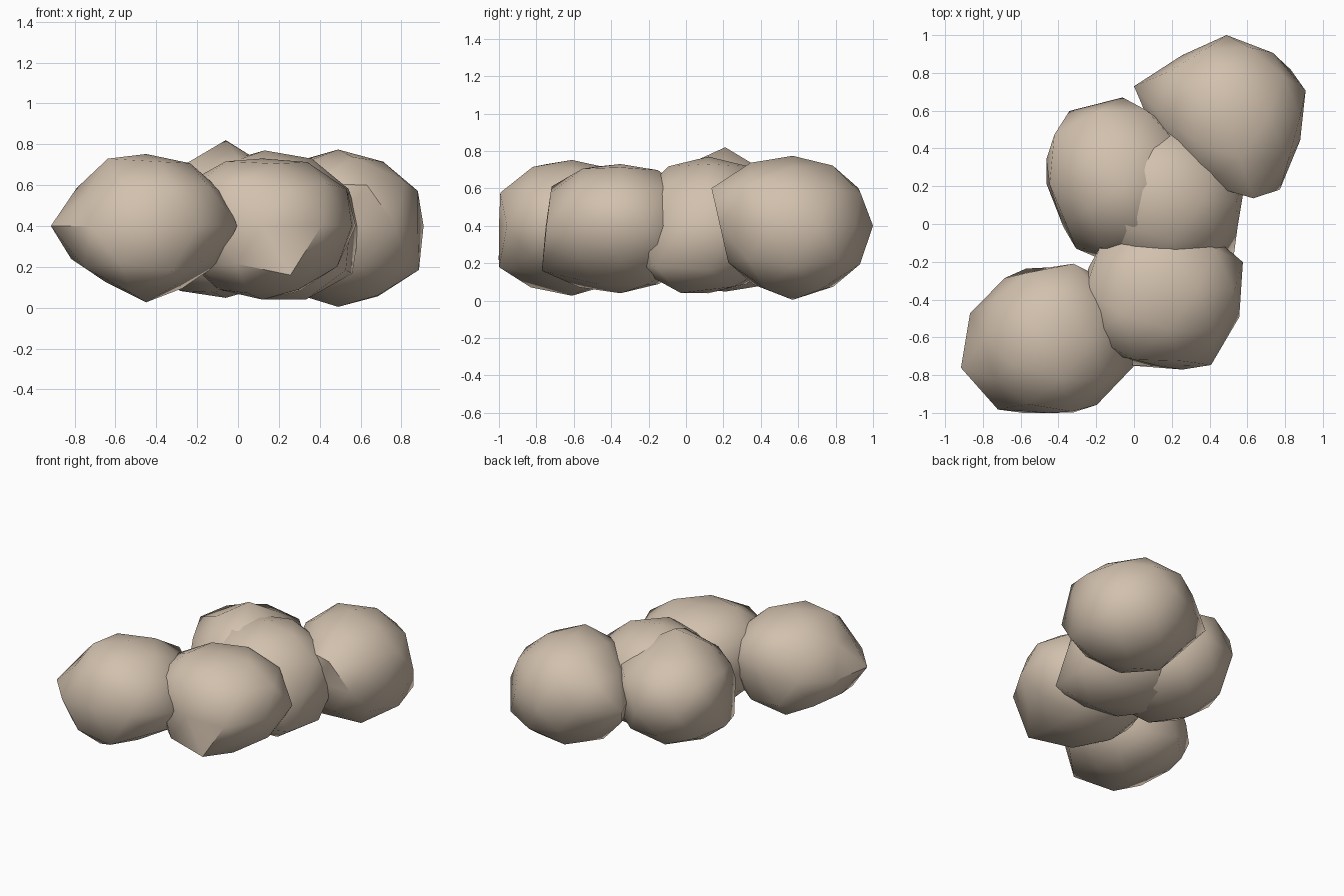
import bpy, bmesh, math

if "Cube" in bpy.data.objects:
    bpy.data.objects.remove(bpy.data.objects["Cube"])

stone = bpy.data.materials.new("beige stone")
stone.diffuse_color = (0.64, 0.53, 0.42, 1)
stone.use_nodes = True
stone.node_tree.nodes["Principled BSDF"].inputs["Base Color"].default_value = stone.diffuse_color

SQUASH = 0.88


def ring_radius(ring, start, angle):
    """Blend around a ring of evenly spaced radii."""
    step = 360 / len(ring)
    t = ((angle - start) / step) % len(ring)
    i = int(t)
    f = t - i
    return ring[i % len(ring)] * (1 - f) + ring[(i + 1) % len(ring)] * f


def boulder(name, centre, girdle, upper, lower, top, bottom, crown=None, keel=None):
    """Lumpy low-poly ball: radii at the girdle, the rings and the poles.
    crown and keel optionally set the small rings next to the poles."""
    bm = bmesh.new()
    bmesh.ops.create_icosphere(bm, subdivisions=2, radius=1)
    for v in bm.verts:
        d = v.co.normalized()
        a = math.degrees(math.atan2(d.y, d.x))
        if abs(d.z) < 0.1:
            r = ring_radius(girdle, 18, a)
        else:
            up = d.z > 0
            pole, ring, small, start = (top, upper, crown, 0) if up else (bottom, lower, keel, 36)
            if abs(d.z) > 0.95:
                r = pole
            elif abs(d.z) > 0.7:
                r = ring_radius(small, start, a) if small else (ring_radius(ring, start, a) + pole) / 2
            else:
                r = ring_radius(ring, start, a)
        v.co = d * r
        v.co.z *= SQUASH
    mesh = bpy.data.meshes.new(name)
    bm.to_mesh(mesh)
    bm.free()
    mesh.materials.append(stone)
    ob = bpy.data.objects.new(name, mesh)
    ob.location = centre
    bpy.context.collection.objects.link(ob)
    bpy.ops.object.select_all(action='DESELECT')
    ob.select_set(True)
    bpy.context.view_layer.objects.active = ob
    bpy.ops.object.shade_smooth_by_angle(angle=math.radians(48))


# Chain of overlapping boulders, front to back
boulder("front_left_boulder", (-0.45, -0.61, 0.4),
        (.42, .42, .38, .40, .44, .49, .46, .39, .43, .47),
        (.42, .47, .40, .40, .45),
        (.42, .43, .44, .42, .41, .44, .46, .48, .42, .41), .40, .425,
        crown=(.41, .41, .41, .44, .42), keel=(.41, .42, .37, .44, .375))
boulder("front_right_boulder", (0.12, -0.35, 0.4),
        (.48, .41, .40, .40, .38, .42, .42, .40, .49, .46),
        (.46, .42, .42, .47, .44),
        (.44, .43, .42, .42, .42, .44, .47, .52, .42, .43), .375, .41)
boulder("middle_boulder", (0.13, 0.12, 0.4),
        (.49, .45, .42, .40, .40, .40, .40, .40, .46, .44),
        (.46, .43, .43, .40, .43), (.46, .42, .42, .42, .55), .42, .41)
boulder("back_left_boulder", (-0.06, 0.21, 0.4),
        (.38, .39, .46, .48, .425, .37, .42, .40, .40, .38),
        (.385, .46, .50, .41, .42), (.41, .45, .45, .46, .41), .477, .40,
        crown=(.39, .40, .41, .42, .43))
boulder("back_right_boulder", (0.49, 0.57, 0.4),
        (.44, .416, .43, .40, .515, .39, .36, .38, .48, .41),
        (.436, .43, .44, .375, .51), (.47, .42, .42, .39, .46), .425, .45,
        crown=(.42, .43, .43, .41, .45))
